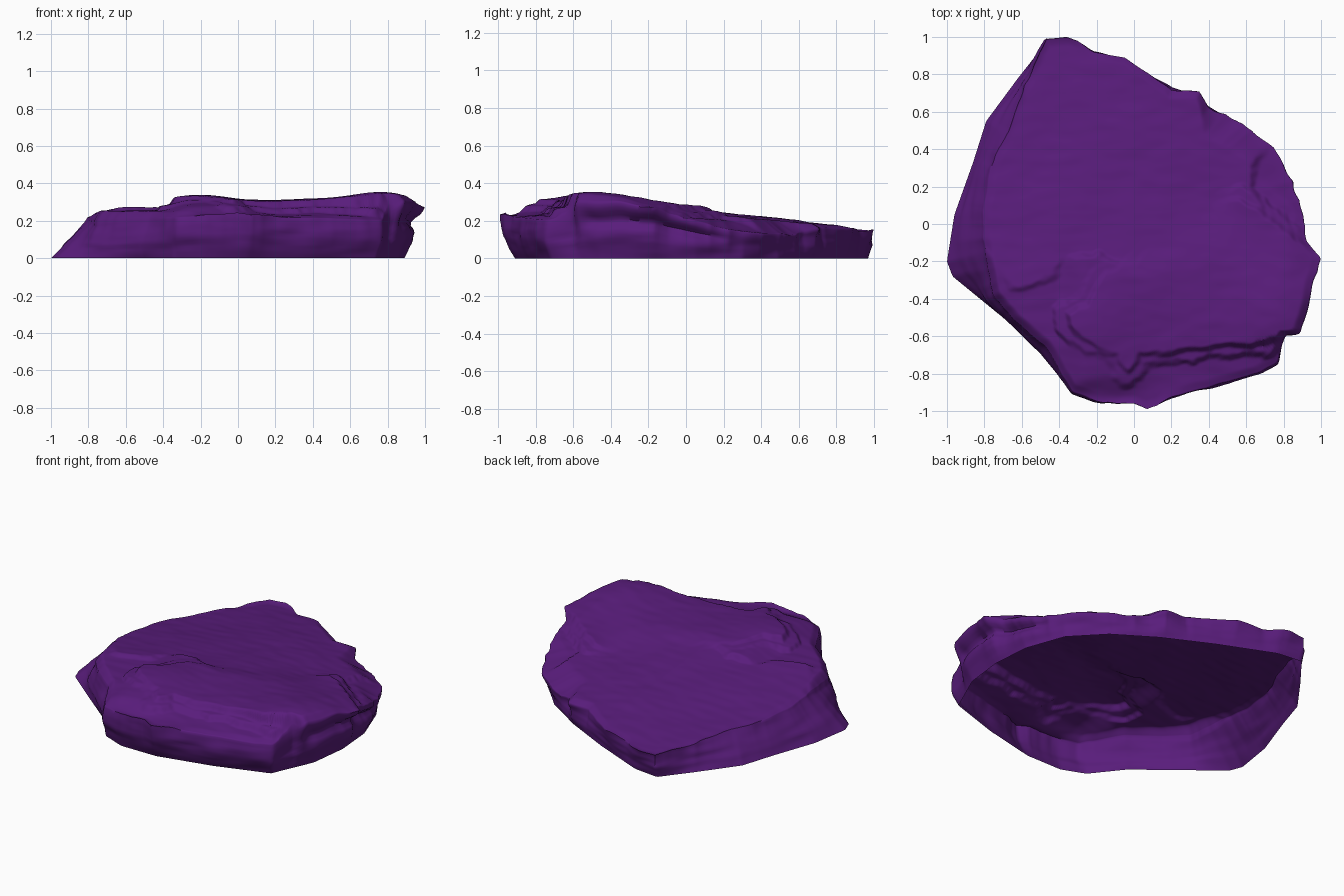
import bpy, bmesh, math
from mathutils import Vector, noise

if "Cube" in bpy.data.objects:
    bpy.data.objects.remove(bpy.data.objects["Cube"])

SPOKES, WALL, TOP = 440, 14, 110

# Outline where the rock meets the ground (x, y)
BASE = [(-1, -.2), (-.96, .05), (-.86, .33), (-.79, .55), (-.62, .78), (-.47, .97), (-.3, .95),
        (.05, .8), (.35, .65), (.6, .49), (.78, .3), (.87, .05), (.89, -.2), (.86, -.45),
        (.74, -.72), (.4, -.83), (.05, -.91), (-.2, -.91), (-.35, -.85), (-.5, -.66),
        (-.75, -.46), (-.97, -.28)]

# Upper rim (x, y, z)
RIM = [(-.82, 0, .21), (-.78, .3, .19), (-.67, .5, .18), (-.58, .76, .16), (-.47, .99, .15),
       (-.36, 1, .15), (-.3, .98, .15), (-.22, .92, .15), (-.05, .89, .155), (.07, .81, .15),
       (.2, .72, .16), (.35, .71, .15), (.4, .63, .14), (.55, .56, .12), (.75, .41, .13),
       (.85, .23, .15), (.9, .08, .18), (.93, -.1, .24), (1, -.18, .27), (.96, -.35, .29),
       (.9, -.59, .29), (.82, -.6, .25), (.77, -.74, .2), (.69, -.79, .2), (.38, -.88, .21),
       (.2, -.93, .22), (.07, -1, .235), (0, -.96, .24), (-.17, -.96, .23), (-.33, -.9, .21),
       (-.48, -.66, .2), (-.66, -.5, .19), (-.76, -.38, .17), (-.8, -.15, .2)]

# Edges of the two stacked layers on top
MAIN = [(-1.2, -.1), (-.8, -.14), (-.72, -.24), (-.66, -.35), (-.52, -.34), (-.42, -.28),
        (-.39, -.2), (-.2, -.16), (.2, -.3), (1, -.3), (.9, -.07), (.7, .08), (.64, .2),
        (.64, .3), (.75, .45), (.7, 1), (.5, 1.2), (-1.2, 1.2)]
PLATEAU = [(0, -.2), (-.16, -.25), (-.2, -.33), (-.26, -.42), (-.37, -.47), (-.36, -.55),
           (-.28, -.62), (-.1, -.71), (-.03, -.81), (.04, -.71), (.4, -.67), (.7, -.64),
           (.92, -.59), (1.2, -.5), (1.2, -.14), (.9, -.1), (.7, .06), (.55, .15), (.25, .05)]


def smooth(a, b, v):
    t = min(1, max(0, (v - a) / (b - a)))
    return t * t * (3 - 2 * t)


def hit(outline, a):
    """Point where a ray from the centre at angle a crosses the outline."""
    d = Vector((math.cos(a), math.sin(a)))
    for p, q in zip(outline, outline[1:] + outline[:1]):
        cp = d.x * p[1] - d.y * p[0]
        cq = d.x * q[1] - d.y * q[0]
        if cp * cq <= 0 and cp != cq:
            v = Vector((*p, 0)[:3]).lerp(Vector((*q, 0)[:3]), cp / (cp - cq))
            if v.xy.dot(d) > 0:
                return v


def inside_dist(poly, x, y):
    """Signed distance to a polygon, positive inside."""
    best, inside = 9, False
    for (ax, ay), (bx, by) in zip(poly, poly[1:] + poly[:1]):
        dx, dy = bx - ax, by - ay
        t = min(1, max(0, ((x - ax) * dx + (y - ay) * dy) / (dx * dx + dy * dy)))
        best = min(best, math.hypot(x - ax - t * dx, y - ay - t * dy))
        if (ay > y) != (by > y) and x < ax + dx * (y - ay) / dy:
            inside = not inside
    return best if inside else -best


def wobble(x, y, z, freq):
    return noise.noise(Vector((x, y, z)) * freq)


def bump(x, y, cx, cy, r):
    return math.exp(-((x - cx) ** 2 + (y - cy) ** 2) / (r * r))


def height(x, y):
    """Layered top: low ledges, the main tilted sheet, then the upper plateau."""
    jag = .02 * wobble(x, y, 3, 9) + .01 * wobble(x, y, 5, 22)
    ledge = .225 + .03 * smooth(-.9, -.6, y) - .05 * smooth(-.1, .4, y) - .03 * smooth(.3, .9, x)
    ledge += .045 * smooth(-.95, -.8, y) * smooth(-.42, -.25, x) * (1 - smooth(-.15, .25, x))
    main = .265 - .11 * y + .05 * min(x, 0) - .02 * max(x, 0)
    z = ledge + (main - ledge) * smooth(-.02, .025, inside_dist(MAIN, x, y) + jag)
    upper = .31 + .045 * bump(x, y, .74, -.5, .22) + .025 * bump(x, y, -.2, -.52, .2) \
        - .03 * smooth(-.3, .1, y) - .03 * smooth(.8, 1, x) * smooth(-.4, -.2, y)
    d = inside_dist(PLATEAU, x, y)
    hard = .6 * smooth(-.012, .025, d + jag) + .4 * smooth(-.07, -.03, d - 1.5 * jag)
    soft = smooth(-.02, .3, d)
    w = smooth(-.3, -.1, y) * (1 - smooth(.4, .65, x))   # north side fades out gently
    z += (upper - z) * (hard * (1 - w) + soft * w)
    return z + .008 * wobble(x, y, 0, 3) + .003 * wobble(x, y * 2, 1, 8)


bm = bmesh.new()
rings = [[] for _ in range(WALL + TOP)]
for j in range(SPOKES):
    a = 2 * math.pi * j / SPOKES
    base, rim = hit(BASE, a), hit(RIM, a)
    out = Vector((math.cos(a), math.sin(a), 0))
    rim -= out * .02 * abs(wobble(rim.x, rim.y, 7, 8))   # chipped rim
    rim.z += .012 * wobble(rim.x, rim.y, 2, 7)
    east = smooth(.6, .85, rim.x) * smooth(-.62, -.5, rim.y) * (1 - smooth(0, .3, rim.y))
    south = smooth(.5, .8, -out.y)
    north_east = smooth(.35, .5, rim.x) * smooth(.05, .3, rim.y)
    # Side wall: slight belly, undercut below the eastern lip
    for i in range(WALL + 1):
        t = i / WALL
        p = base.lerp(rim, t)
        env = math.sin(math.pi * t)
        bulge = .02 * env * (.2 + south)
        bulge += east * env * (.015 * bump(t, 0, .35, 0, .2) - .05 * bump(t, 0, .72, 0, .13))
        p += out * (bulge + env * (.02 * wobble(p.x, p.y, p.z * 2, 4)
                                   + .008 * wobble(p.x * .5, p.y * .5, p.z * 3, 10)))
        rings[i].append(bm.verts.new(p))
    # Top sheet, spaced finer near the rim
    for i in range(1, TOP):
        u = 1 - (i / TOP) ** 1.2
        x, y = rim.x * u, rim.y * u
        z = height(x, y)
        k = smooth(-.03, .05 + .12 * north_east, (1 - u) * rim.xy.length)
        rings[WALL + i].append(bm.verts.new((x, y, rim.z + (z - rim.z) * k)))

for low, high in zip(rings, rings[1:]):
    for j in range(SPOKES):
        n = (j + 1) % SPOKES
        bm.faces.new((low[j], low[n], high[n], high[j]))
centre = bm.verts.new((0, 0, height(0, 0)))
for j in range(SPOKES):
    bm.faces.new((rings[-1][j], rings[-1][(j + 1) % SPOKES], centre))

mesh = bpy.data.meshes.new("rock_slab")
bm.to_mesh(mesh)
bm.free()
rock = bpy.data.objects.new("rock_slab", mesh)
bpy.context.collection.objects.link(rock)

mat = bpy.data.materials.new("purple_stone")
mat.diffuse_color = (.1, .012, .2, 1)
mat.use_nodes = True
mat.node_tree.nodes["Principled BSDF"].inputs["Base Color"].default_value = mat.diffuse_color
mesh.materials.append(mat)

bpy.context.view_layer.objects.active = rock
rock.select_set(True)
bpy.ops.object.shade_smooth_by_angle(angle=math.radians(50))
